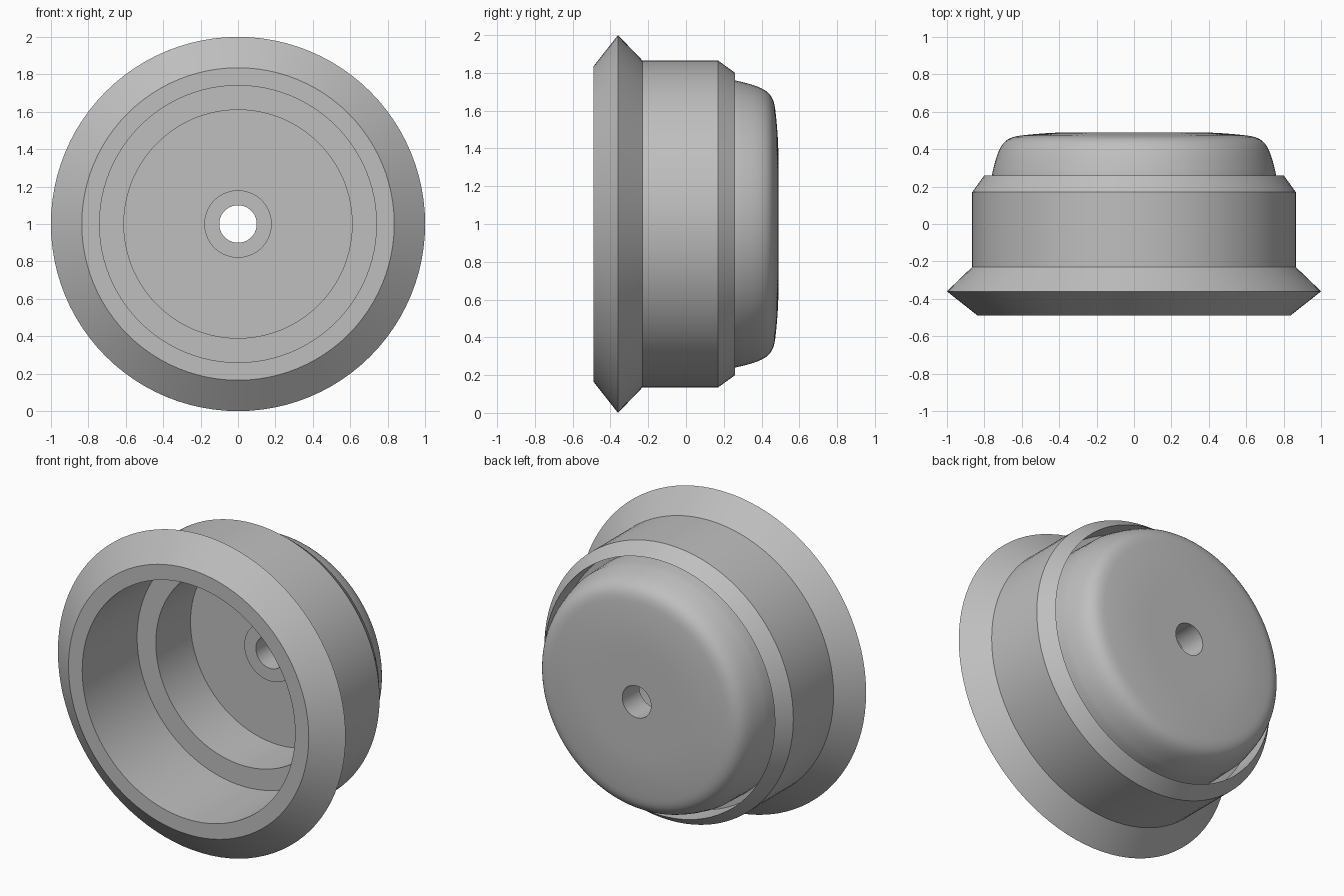
import bpy, bmesh, math
from mathutils import Vector, Matrix
from mathutils.geometry import interpolate_bezier

cube = bpy.data.objects.get("Cube")
if cube:
    bpy.data.objects.remove(cube, do_unlink=True)

grey = bpy.data.materials.new("plain grey")
grey.use_nodes = True
colour = (0.52, 0.52, 0.52, 1)
grey.diffuse_color = colour
grey.node_tree.nodes["Principled BSDF"].inputs["Base Color"].default_value = colour


def lathe(name, profile, segments=96):
    """Turn a closed (radius, y) profile about the front-to-back axis at z = 1."""
    bm = bmesh.new()
    verts = [bm.verts.new((r, y, 0)) for r, y in profile]
    edges = [bm.edges.new((v, verts[i - 1])) for i, v in enumerate(verts)]
    bmesh.ops.spin(bm, geom=verts + edges, cent=(0, 0, 0), axis=(0, 1, 0),
                   angle=math.tau, steps=segments, use_duplicate=False)
    bmesh.ops.remove_doubles(bm, verts=bm.verts, dist=0.0001)
    bmesh.ops.recalc_face_normals(bm, faces=bm.faces)
    bmesh.ops.transform(bm, matrix=Matrix.Translation((0, 0, 1)), verts=bm.verts)
    mesh = bpy.data.meshes.new(name)
    bm.to_mesh(mesh)
    bm.free()
    mesh.materials.append(grey)
    obj = bpy.data.objects.new(name, mesh)
    bpy.context.collection.objects.link(obj)
    bpy.ops.object.select_all(action="DESELECT")
    obj.select_set(True)
    bpy.context.view_layer.objects.active = obj
    bpy.ops.object.shade_smooth_by_angle(angle=math.radians(30))
    return obj


def curve(a, b, c, d, count):
    """Points on a smooth bend from a to d."""
    points = [Vector((*p, 0)) for p in (a, b, c, d)]
    return [(p.x, p.y) for p in interpolate_bezier(*points, count)]


# Pointed front flange, straight sleeve and chamfered back lip
flange = [(0.74, -0.49), (0.835, -0.49), (1.0, -0.36), (0.865, -0.23)]
back_lip = [(0.865, 0.17), (0.80, 0.26)]
# Narrow groove between the lip and the dome
groove = [(0.80, 0.10), (0.765, 0.10)]
# Rounded dome with a nearly flat crown, down to the centre hole
dome = curve((0.76, 0.26), (0.725, 0.42), (0.70, 0.46), (0.61, 0.472), 14)
crown = curve((0.61, 0.472), (0.50, 0.485), (0.42, 0.49), (0.30, 0.49), 8)[1:]
# Centre hole, raised hub, floor and the stepped bore
inside = [(0.10, 0.49), (0.10, 0.32), (0.18, 0.32), (0.18, 0.40),
          (0.61, 0.40), (0.61, 0.055), (0.74, 0.055)]

lathe("domed_flanged_cap", flange + back_lip + groove + dome + crown + inside)
